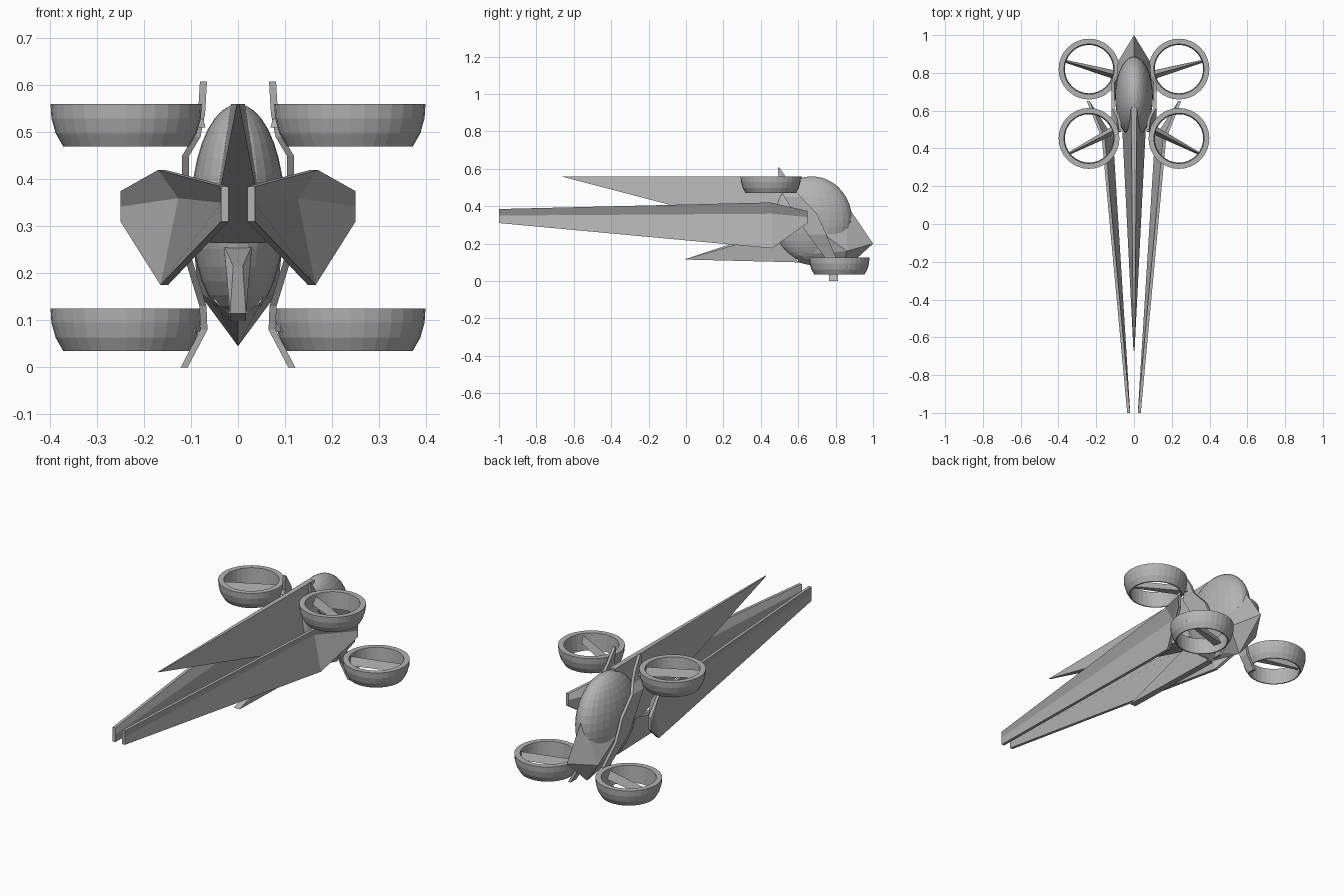
import bpy, bmesh, math
from mathutils import Matrix, Vector

if "Cube" in bpy.data.objects:
    bpy.data.objects.remove(bpy.data.objects["Cube"])

grey = bpy.data.materials.new("plain grey")
grey.diffuse_color = (0.45, 0.45, 0.45, 1)
grey.use_nodes = True
grey.node_tree.nodes["Principled BSDF"].inputs["Base Color"].default_value = grey.diffuse_color


def finish(name, bm):
    bmesh.ops.recalc_face_normals(bm, faces=bm.faces)
    me = bpy.data.meshes.new(name)
    bm.to_mesh(me)
    bm.free()
    me.materials.append(grey)
    ob = bpy.data.objects.new(name, me)
    bpy.context.collection.objects.link(ob)
    return ob


def loft(name, sections, closed=False):
    """Skin a row of equal cross-sections; cap the ends unless closed."""
    bm = bmesh.new()
    rows = [[bm.verts.new(p) for p in s] for s in sections]
    n = len(rows[0])
    pairs = list(zip(rows, rows[1:]))
    if closed:
        pairs.append((rows[-1], rows[0]))
    for a, b in pairs:
        for i in range(n):
            j = (i + 1) % n
            bm.faces.new((a[i], a[j], b[j], b[i]))
    if not closed:
        bm.faces.new(rows[0])
        bm.faces.new(rows[-1])
    return finish(name, bm)


def hull(name, half):
    """Convex solid from points on one side, mirrored in x."""
    bm = bmesh.new()
    pts = {(s * x, y, z) for x, y, z in half for s in (1, -1)}
    for p in sorted(pts):
        bm.verts.new(p)
    res = bmesh.ops.convex_hull(bm, input=bm.verts[:])
    junk = [v for v in res["geom_interior"] if isinstance(v, bmesh.types.BMVert)]
    bmesh.ops.delete(bm, geom=junk, context='VERTS')
    bmesh.ops.dissolve_limit(bm, angle_limit=0.01, verts=bm.verts[:], edges=bm.edges[:])
    return finish(name, bm)


# egg-shaped cabin
bm = bmesh.new()
bmesh.ops.create_uvsphere(bm, u_segments=28, v_segments=18, radius=1,
                          matrix=Matrix.Translation((0, 0.672, 0.33)) @
                          Matrix.Diagonal((0.1, 0.215, 0.23, 1)))
finish("cabin", bm)

# pointed nose with keel
hull("nose", [(0, 1, 0.2), (0, 0.865, 0.4), (0.085, 0.86, 0.16), (0, 0.83, 0.045),
              (0.097, 0.68, 0.29), (0.05, 0.6, 0.14), (0, 0.6, 0.1)])

# upper and lower tail fins
hull("upper_fin", [(0.003, -0.67, 0.56), (0.015, 0.62, 0.56),
                   (0.06, 0.46, 0.265), (0.06, 0.6, 0.265)])
hull("lower_fin", [(0.017, -0.01, 0.115), (0.017, 0.6, 0.1),
                   (0.01, 0.29, 0.215), (0.03, 0.5, 0.26)])

# duct outline (radius, height)
duct = [(0.133, 0.09), (0.161, 0.09), (0.159, 0.06), (0.15, 0.028), (0.134, 0), (0.128, 0)]
SIDES = 32

# strut path: x, y, z, half width in y
strut = [(0.074, 0.495, 0.608, 0.004), (0.078, 0.52, 0.54, 0.025), (0.088, 0.54, 0.49, 0.035),
         (0.112, 0.57, 0.45, 0.045), (0.112, 0.64, 0.36, 0.06), (0.112, 0.70, 0.25, 0.05),
         (0.075, 0.77, 0.13, 0.03), (0.073, 0.785, 0.08, 0.026), (0.115, 0.79, 0.0, 0.024)]

for side, s in (("left", -1), ("right", 1)):
    # folded long wing blade: top, fold and bottom lines
    T = 0.016
    lines = [
        [(0.036, -1, 0.385), (0.036, -1, 0.35), (0.036, -1, 0.31)],
        [(0.17, 0.45, 0.42), (0.127, 0.46, 0.36), (0.165, 0.46, 0.175)],
        [(0.25, 0.65, 0.375), (0.25, 0.65, 0.342), (0.25, 0.65, 0.31)],
    ]
    loft(side + "_wing", [[(s * x, y, z) for x, y, z in r] +
                          [(s * (x - T), y, z) for x, y, z in reversed(r)] for r in lines])

    # curved strut hugging the cabin, from horn to foot
    loft(side + "_strut", [[(s * (x + a), y + b * w, z) for a, b in
                            ((-0.008, -1), (0.007, -1), (0.007, 1), (-0.008, 1))]
                           for x, y, z, w in strut])

    # ducts, each with a tapered vane across it
    for place, cy, z0, outer, inner in (
            ("rear_upper", 0.453, 0.47, (0.36, 0.365), (0.08, 0.51)),
            ("front_lower", 0.82, 0.035, (0.385, 0.868), (0.085, 0.785))):
        rings = []
        for k in range(SIDES):
            a = math.tau * k / SIDES
            rings.append([(s * 0.238 + r * math.cos(a), cy + r * math.sin(a), z0 + z)
                          for r, z in duct])
        loft(f"{side}_{place}_duct", rings, closed=True)

        o, i = Vector((s * outer[0], outer[1])), Vector((s * inner[0], inner[1]))
        d = (i - o).normalized()
        n = Vector((-d.y, d.x))
        secs = []
        for p, w in ((o, 0.006), (i, 0.024)):
            l, r = p + n * w, p - n * w
            secs.append([(l.x, l.y, z0 + 0.04), (p.x, p.y, z0 + 0.08), (r.x, r.y, z0 + 0.04)])
        loft(f"{side}_{place}_vane", secs)
